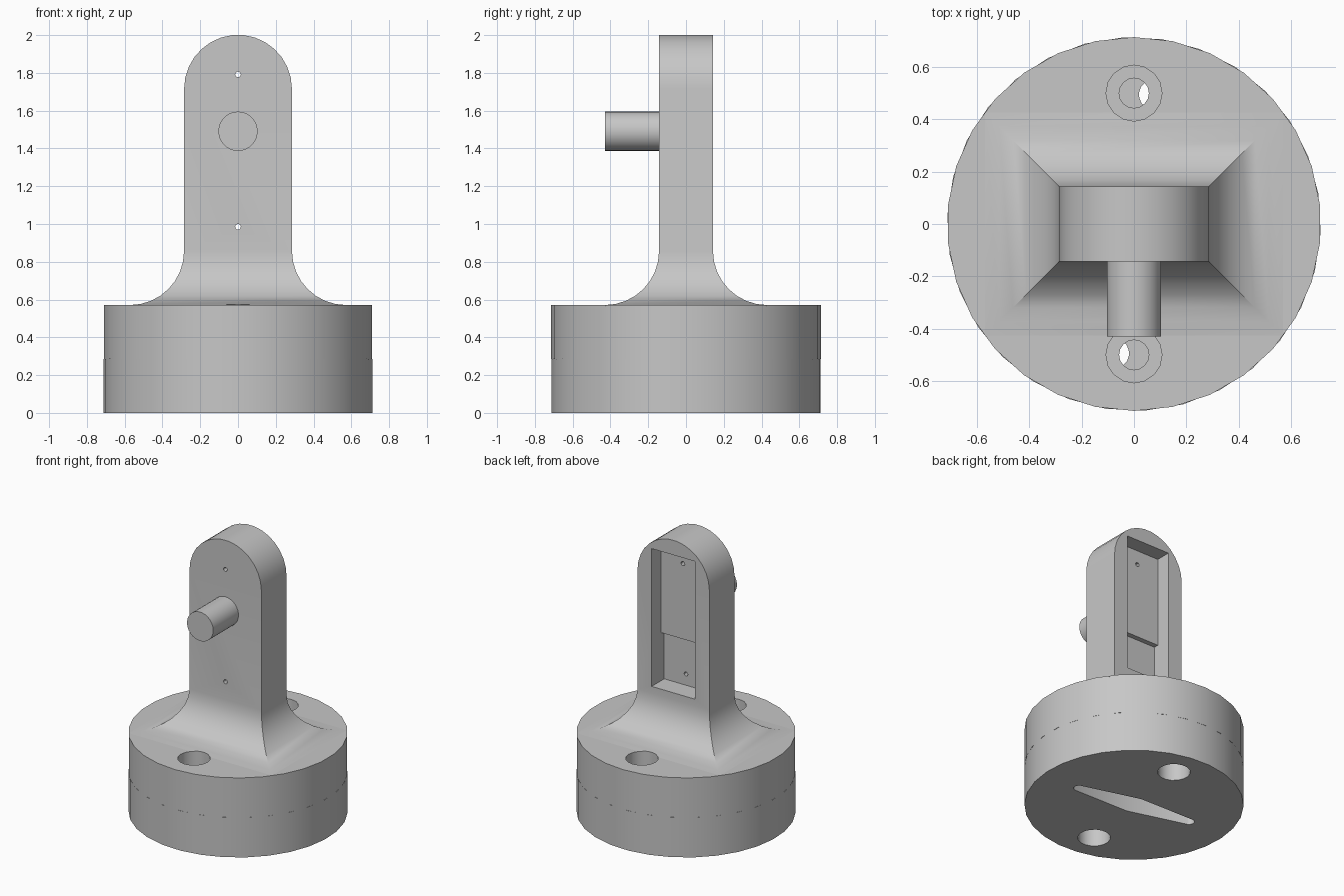
import bpy, bmesh, math
from mathutils import Matrix, Vector

if "Cube" in bpy.data.objects:
    bpy.data.objects.remove(bpy.data.objects["Cube"], do_unlink=True)

GREY = bpy.data.materials.new("plain grey")
GREY.use_nodes = True
GREY.diffuse_color = (0.57, 0.57, 0.57, 1)
GREY.node_tree.nodes["Principled BSDF"].inputs["Base Color"].default_value = (0.57, 0.57, 0.57, 1)

R = 0.714          # base radius
HALF = R * 0.4     # half width of the upright, also disc height and fillet radius
DEEP = R * 0.2     # half depth of the upright
TOP = HALF * 2     # top of the base
TURN = math.radians(-8.7)  # twist of the lower disc


def add_object(name, bm):
    bmesh.ops.recalc_face_normals(bm, faces=bm.faces)
    mesh = bpy.data.meshes.new(name)
    bm.to_mesh(mesh)
    bm.free()
    mesh.materials.append(GREY)
    ob = bpy.data.objects.new(name, mesh)
    bpy.context.collection.objects.link(ob)
    return ob


def loft(name, rings):
    """Closed skin through rings of points."""
    bm = bmesh.new()
    loops = [[bm.verts.new(p) for p in ring] for ring in rings]
    for a, b in zip(loops, loops[1:]):
        for i in range(len(a)):
            j = (i + 1) % len(a)
            bm.faces.new((a[i], a[j], b[j], b[i]))
    bm.faces.new(loops[0])
    bm.faces.new(loops[-1])
    return add_object(name, bm)


def cylinder(name, start, end, radius, sides, spin=0):
    start, end = Vector(start), Vector(end)
    axis = end - start
    turn = axis.to_track_quat('Z', 'Y').to_matrix().to_4x4()
    bm = bmesh.new()
    bmesh.ops.create_cone(bm, cap_ends=True, segments=sides, radius1=radius,
                          radius2=radius, depth=axis.length,
                          matrix=Matrix.Translation((start + end) / 2) @ turn
                          @ Matrix.Rotation(spin, 4, 'Z'))
    return add_object(name, bm)


def rect(hx, hy, z):
    return [(-hx, -hy, z), (hx, -hy, z), (hx, hy, z), (-hx, hy, z)]


def box(name, hx, y0, y1, z0, z1):
    return loft(name, [[(x, y, z) for x, y in ((-hx, y0), (hx, y0), (hx, y1), (-hx, y1))]
                       for z in (z0, z1)])


def cut(ob, cutters):
    """Subtract each cutter and throw it away."""
    for c in cutters:
        mod = ob.modifiers.new("cut", 'BOOLEAN')
        mod.operation, mod.solver, mod.object = 'DIFFERENCE', 'EXACT', c
        bpy.context.view_layer.update()
        result = bpy.data.meshes.new_from_object(
            ob.evaluated_get(bpy.context.evaluated_depsgraph_get()))
        ob.modifiers.clear()
        ob.data = result
        bpy.data.objects.remove(c, do_unlink=True)


def bores(radius, z0, z1, spin=0):
    """Pair of vertical bolt holes on opposite sides of the base."""
    found = []
    for side in (1, -1):
        x, y = -side * 0.5 * math.sin(spin), side * 0.5 * math.cos(spin)
        found.append(cylinder("bore_cutter", (x, y, z0), (x, y, z1), radius, 16, spin))
    return found


# Lower disc with bolt holes and a tapered slot underneath
lower = cylinder("lower_disc", (0, 0, 0), (0, 0, HALF), R, 30, TURN)
outline = []
for side in (1, -1):
    outline.append((0, -0.09 * side))
    for k in range(7):
        a = math.radians(-78 + 26 * k)
        outline.append((side * (0.42 + 0.035 * math.cos(a)), side * 0.035 * math.sin(a)))
spin = Matrix.Rotation(TURN, 3, 'Z')
slot = loft("slot_cutter", [[spin @ Vector((x, y, z)) for x, y in outline]
                            for z in (-0.05, DEEP)])
cut(lower, bores(0.107, -0.05, DEEP, TURN) + bores(0.057, -0.1, 0.4, TURN) + [slot])

# Upper disc with counterbored holes
upper = cylinder("upper_disc", (0, 0, HALF), (0, 0, TOP), R, 30)
cut(upper, bores(0.107, TOP - DEEP, 0.62) + bores(0.057, 0.2, 0.7))

# Upright: flared foot, straight sides and round top in one loft
rings = [rect(HALF * 2 - 0.003, DEEP + HALF - 0.003, TOP - 0.04)]
for k in range(9):
    a = math.radians(90 * k / 8)
    grow = HALF * (1 - math.sin(a))
    rings.append(rect(HALF + grow - 0.002 * (k == 0), DEEP + grow - 0.002 * (k == 0),
                      TOP + HALF * (1 - math.cos(a))))
for k in range(8):
    a = math.radians(12 * k)
    rings.append(rect(HALF * math.cos(a), DEEP, 2 - HALF + HALF * math.sin(a) / math.sin(math.radians(84))))
upright = loft("upright", rings)

# Two-level pocket in the back, screw holes through the front
cut(upright, [box("pocket_cutter", 0.173, 0.035, 0.3, 0.905, 1.895),
              box("deep_pocket_cutter", 0.173, 0.0, 0.3, 0.905, 1.25)]
    + [cylinder("screw_cutter", (0, -0.3, z), (0, 0.3, z), 0.015, 12) for z in (0.985, 1.792)]
    + bores(0.107, TOP - DEEP, 0.62))

# Round peg on the front
peg = cylinder("peg", (0, -DEEP + 0.02, 1.491), (0, -0.43, 1.491), 0.104, 30)

# Smooth rounds, keep corners sharp
for ob in bpy.context.selected_objects:
    ob.select_set(False)
for ob in (lower, upper, upright, peg):
    ob.select_set(True)
    bpy.context.view_layer.objects.active = ob
bpy.ops.object.shade_smooth_by_angle(angle=math.radians(30))
